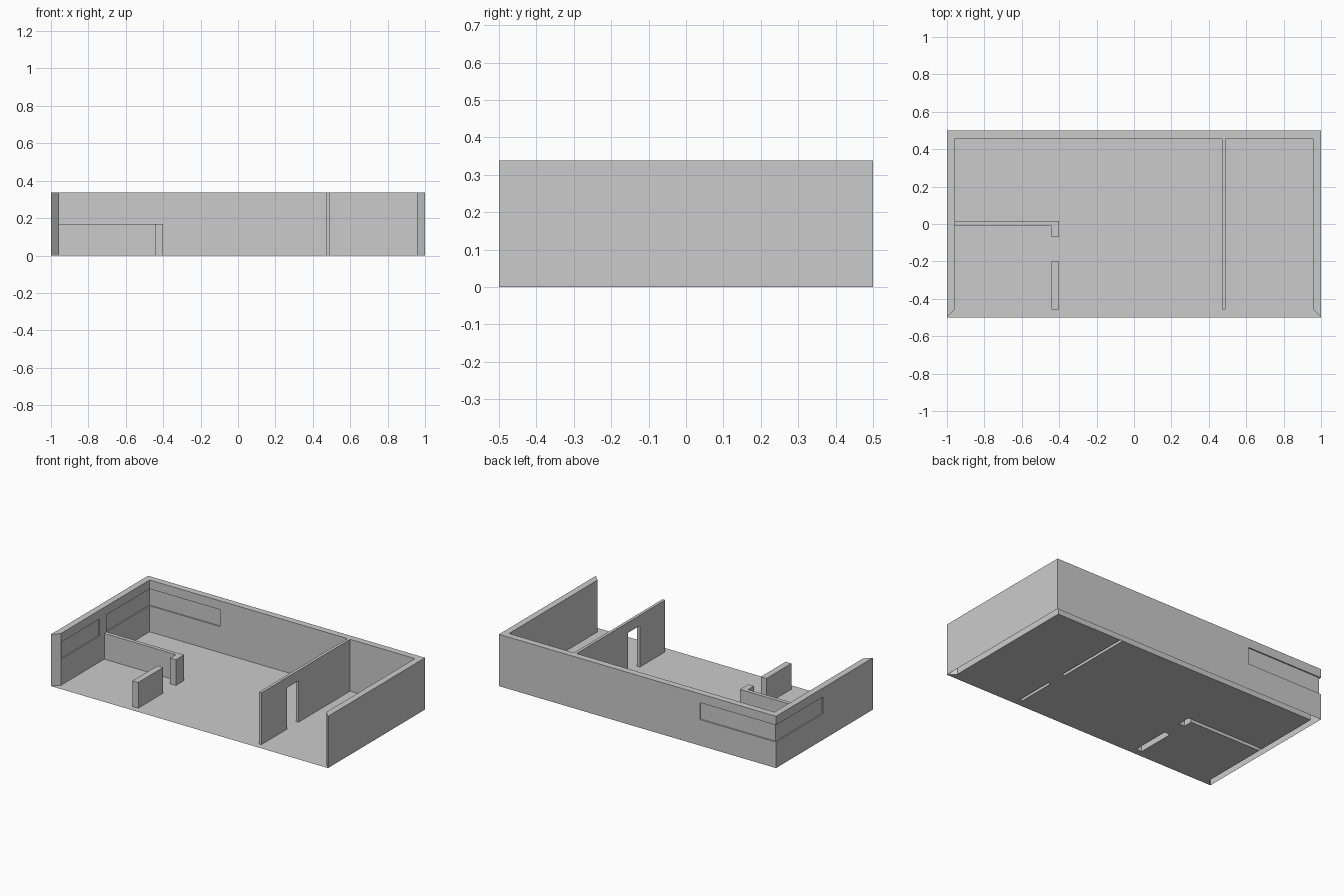
import bpy, bmesh
from mathutils import Vector

if "Cube" in bpy.data.objects:
    bpy.data.objects.remove(bpy.data.objects["Cube"])

H = 0.338          # wall height
IX, IY = 0.958, 0.457   # inner room faces
LOW = 0.168        # counter height
SILL, HEAD = 0.17, 0.28
D = 0.008          # window recess depth


def add_object(name, bm):
    mesh = bpy.data.meshes.new(name)
    bm.to_mesh(mesh)
    bm.free()
    obj = bpy.data.objects.new(name, mesh)
    bpy.context.collection.objects.link(obj)
    return obj


def open_bottom(obj):
    """Remove the faces lying on the ground: the walls are hollow underneath."""
    bm = bmesh.new()
    bm.from_mesh(obj.data)
    flat = [f for f in bm.faces if all(abs(v.co.z) < 1e-4 for v in f.verts)]
    bmesh.ops.delete(bm, geom=flat, context='FACES')
    bm.to_mesh(obj.data)
    bm.free()


def extrude(name, points, direction):
    """Closed solid from a profile of 3D points pushed along a direction."""
    bm = bmesh.new()
    face = bm.faces.new([bm.verts.new(p) for p in points])
    res = bmesh.ops.extrude_face_region(bm, geom=[face], use_keep_orig=True)
    moved = [g for g in res['geom'] if isinstance(g, bmesh.types.BMVert)]
    bmesh.ops.translate(bm, verts=moved, vec=Vector(direction))
    bmesh.ops.recalc_face_normals(bm, faces=bm.faces)
    return add_object(name, bm)


def prism(name, outline, z0, z1):
    return extrude(name, [(x, y, z0) for x, y in outline], (0, 0, z1 - z0))


def rect(x0, x1, y0, y1):
    return [(x0, y0), (x1, y0), (x1, y1), (x0, y1)]


# Outer walls: U shape with mitred front ends
walls = prism("outer_walls", [(-1, -0.5), (-1, 0.5), (1, 0.5), (1, -0.5),
                              (IX, -IY), (IX, IY), (-IX, IY), (-IX, -IY)], 0, H)

# Recessed corner window (outside and inside) and side window (inside)
wy, wx = 0.015, -0.45
recesses = {
    "corner_window_outer": [(-1.05, wy), (-1 + D, wy), (-1 + D, 0.5 - D),
                            (wx, 0.5 - D), (wx, 0.55), (-1.05, 0.55)],
    "corner_window_inner": [(-IX - D, wy), (-IX - D, IY + D), (wx, IY + D),
                            (wx, 0.4), (-0.9, 0.4), (-0.9, wy)],
    "side_window_inner": rect(-IX - D, -0.9, -0.45, -0.06),
}
bpy.context.view_layer.objects.active = walls
for name, outline in recesses.items():
    cutter = prism(name + "_cutter", outline, SILL, HEAD)
    cutter.hide_render = True
    mod = walls.modifiers.new(name, 'BOOLEAN')
    mod.operation = 'DIFFERENCE'
    mod.solver = 'EXACT'
    mod.object = cutter
    bpy.ops.object.modifier_apply(modifier=name)
    bpy.data.objects.remove(cutter, do_unlink=True)
open_bottom(walls)

# Partition wall with doorway
PX0, PX1, D0, D1, DH = 0.47, 0.489, -0.195, -0.075, 0.27
profile = [(-IY, 0), (-IY, H), (IY, H), (IY, 0), (D1, 0), (D1, DH), (D0, DH), (D0, 0)]
open_bottom(extrude("partition_wall", [(PX0, y, z) for y, z in profile],
                    (PX1 - PX0, 0, 0)))

# Low room divider with return, and the low wall opposite
CX0, CX1, CY0, CY1, CE = -0.441, -0.40, -0.01, 0.015, -0.07
divider = [(-IX, CY0), (CX0, CY0), (CX0, CE), (CX1, CE), (CX1, CY1), (-IX, CY1)]
open_bottom(prism("low_divider", divider, 0, LOW))
low_wall = rect(CX0, CX1, -IY, -0.20)
open_bottom(prism("low_wall", low_wall, 0, LOW))

# Floor sheet, cut out wherever a wall stands
floor_outline = ([(-1, -0.5), (1, -0.5), (IX, -IY), (IX, IY),
                  (PX1, IY), (PX1, D1), (PX0, D1), (PX0, IY), (-IX, IY)]
                 + divider[::-1] + [(-IX, -IY)])
bm = bmesh.new()
for loop in (floor_outline, low_wall, rect(PX0, PX1, -IY, D0)):
    vs = [bm.verts.new((x, y, 0)) for x, y in loop]
    for a, b in zip(vs, vs[1:] + vs[:1]):
        bm.edges.new((a, b))
bmesh.ops.triangle_fill(bm, edges=bm.edges[:], use_beauty=True, normal=(0, 0, 1))
for f in bm.faces:
    f.normal_update()
    if f.normal.z < 0:
        f.normal_flip()
add_object("floor", bm)
